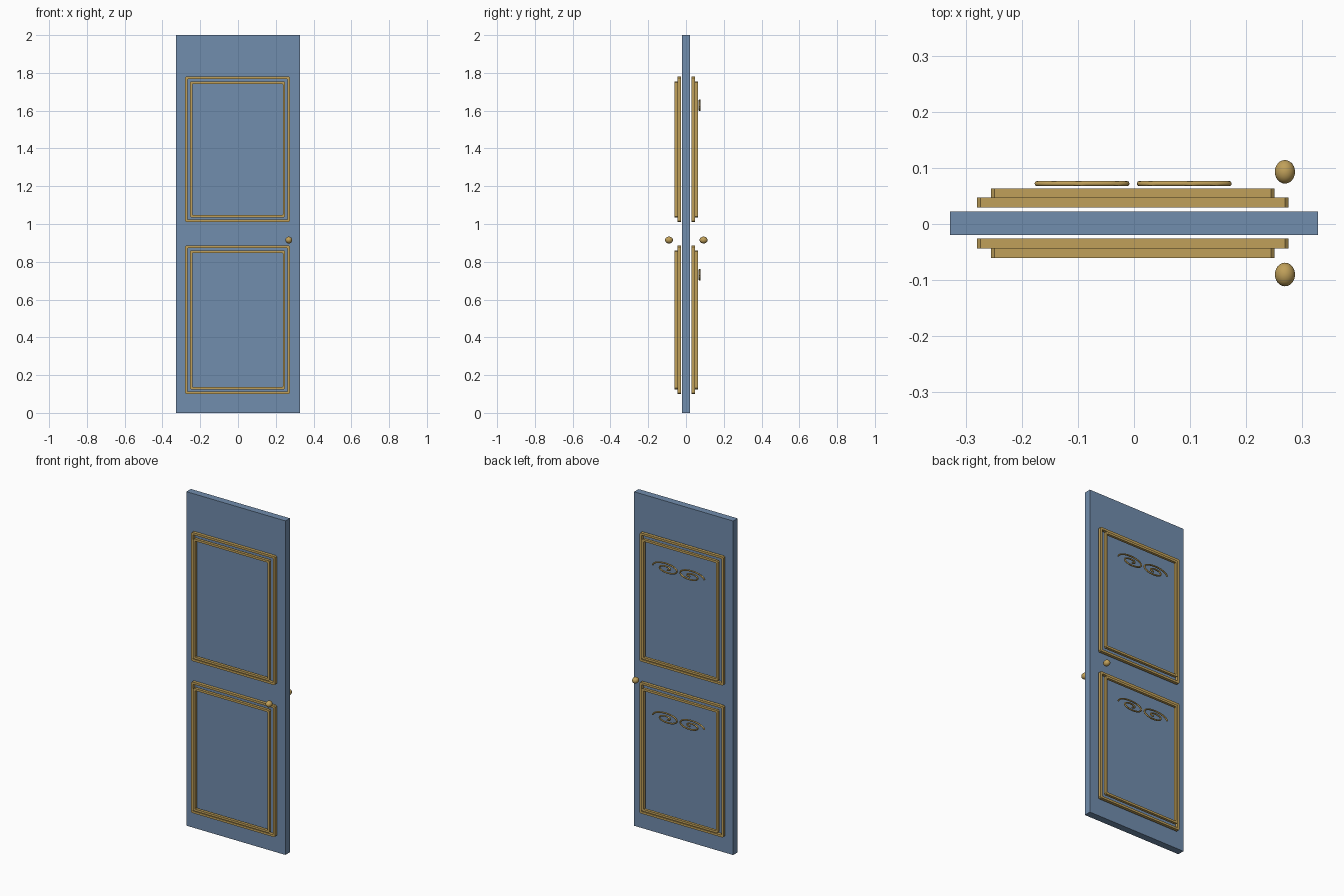
import bpy, bmesh, math
from mathutils import Matrix

if "Cube" in bpy.data.objects:
    bpy.data.objects.remove(bpy.data.objects["Cube"])


def material(name, rgb):
    m = bpy.data.materials.new(name)
    m.diffuse_color = (*rgb, 1)
    m.use_nodes = True
    m.node_tree.nodes["Principled BSDF"].inputs["Base Color"].default_value = m.diffuse_color
    return m


BLUE = material("slate blue paint", (0.165, 0.266, 0.418))
GOLD = material("antique gold", (0.527, 0.352, 0.102))


def add_mesh(name, bm, mat):
    bmesh.ops.recalc_face_normals(bm, faces=bm.faces)
    me = bpy.data.meshes.new(name)
    bm.to_mesh(me)
    bm.free()
    me.materials.append(mat)
    ob = bpy.data.objects.new(name, me)
    bpy.context.collection.objects.link(ob)
    return ob


def outline(x0, x1, z0, z1, c):
    """Rectangle with its corners cut by c."""
    return [(x0 + c, z0), (x1 - c, z0), (x1, z0 + c), (x1, z1 - c),
            (x1 - c, z1), (x0 + c, z1), (x0, z1 - c), (x0, z0 + c)]


def add_frame(name, x0, x1, z0, z1, y0, y1, w=0.013, c=0.006):
    """Rectangular moulding ring with chamfered corners."""
    bm = bmesh.new()
    outer = outline(x0, x1, z0, z1, c)
    inner = outline(x0 + w, x1 - w, z0 + w, z1 - w, c * 0.4)
    loops = [[bm.verts.new((x, y, z)) for x, z in pts]
             for pts, y in ((outer, y0), (outer, y1), (inner, y1), (inner, y0))]
    for a in range(4):
        la, lb = loops[a], loops[(a + 1) % 4]
        for i in range(8):
            j = (i + 1) % 8
            bm.faces.new((la[i], la[j], lb[j], lb[i]))
    return add_mesh(name, bm, GOLD)


def add_scroll(name, side, zc):
    """Flattened spiral of round wire; side -1 or 1 mirrors it."""
    cu = bpy.data.curves.new(name, 'CURVE')
    cu.dimensions = '3D'
    cu.bevel_depth = 0.0047
    cu.bevel_resolution = 2
    cu.use_fill_caps = True
    n = 56
    sp = cu.splines.new('POLY')
    sp.points.add(n)
    for i in range(n + 1):
        t = 3.4 * math.pi * i / n
        r = 1 - t / (4 * math.pi)
        x = -0.08 - 0.0914 * r * math.cos(t)
        z = zc + 0.036 * r * math.sin(t)
        sp.points[i].co = (-0.0015 - side * x, 0.072, z, 1)
    cu.materials.append(GOLD)
    ob = bpy.data.objects.new(name, cu)
    bpy.context.collection.objects.link(ob)
    bpy.ops.object.select_all(action='DESELECT')
    ob.select_set(True)
    bpy.context.view_layer.objects.active = ob
    bpy.ops.object.convert(target='MESH')
    for p in bpy.context.object.data.polygons:
        p.use_smooth = True
    bpy.ops.object.shade_smooth_by_angle(angle=math.radians(45))


# Door slab
bm = bmesh.new()
bmesh.ops.create_cube(bm, size=1, matrix=Matrix.Translation((0, 0.001, 1))
                      @ Matrix.Diagonal((0.656, 0.042, 2, 1)))
add_mesh("door_slab", bm, BLUE)

# Stepped panel mouldings on both faces
for level, z0, z1 in (("upper", 1.01, 1.78), ("lower", 0.10, 0.885)):
    for face, ya, yb, yc in (("front", -0.026, -0.044, -0.061),
                             ("back", 0.029, 0.047, 0.063)):
        add_frame(f"{level}_{face}_outer_moulding", -0.28, 0.275, z0, z1, ya, yb)
        add_frame(f"{level}_{face}_inner_moulding", -0.255, 0.25,
                  z0 + 0.025, z1 - 0.025, yb, yc)

# Scroll ornaments on the back
for level, zc in (("upper", 1.624), ("lower", 0.727)):
    for side, label in ((-1, "left"), (1, "right")):
        add_scroll(f"{level}_{label}_scroll", side, zc)

# Door knobs
for face, y in (("front", -0.09), ("back", 0.093)):
    bm = bmesh.new()
    bmesh.ops.create_uvsphere(bm, u_segments=24, v_segments=16, radius=1,
                              matrix=Matrix.Translation((0.269, y, 0.915))
                              @ Matrix.Diagonal((0.018, 0.021, 0.018, 1)))
    for f in bm.faces:
        f.smooth = True
    add_mesh(f"{face}_knob", bm, GOLD)
